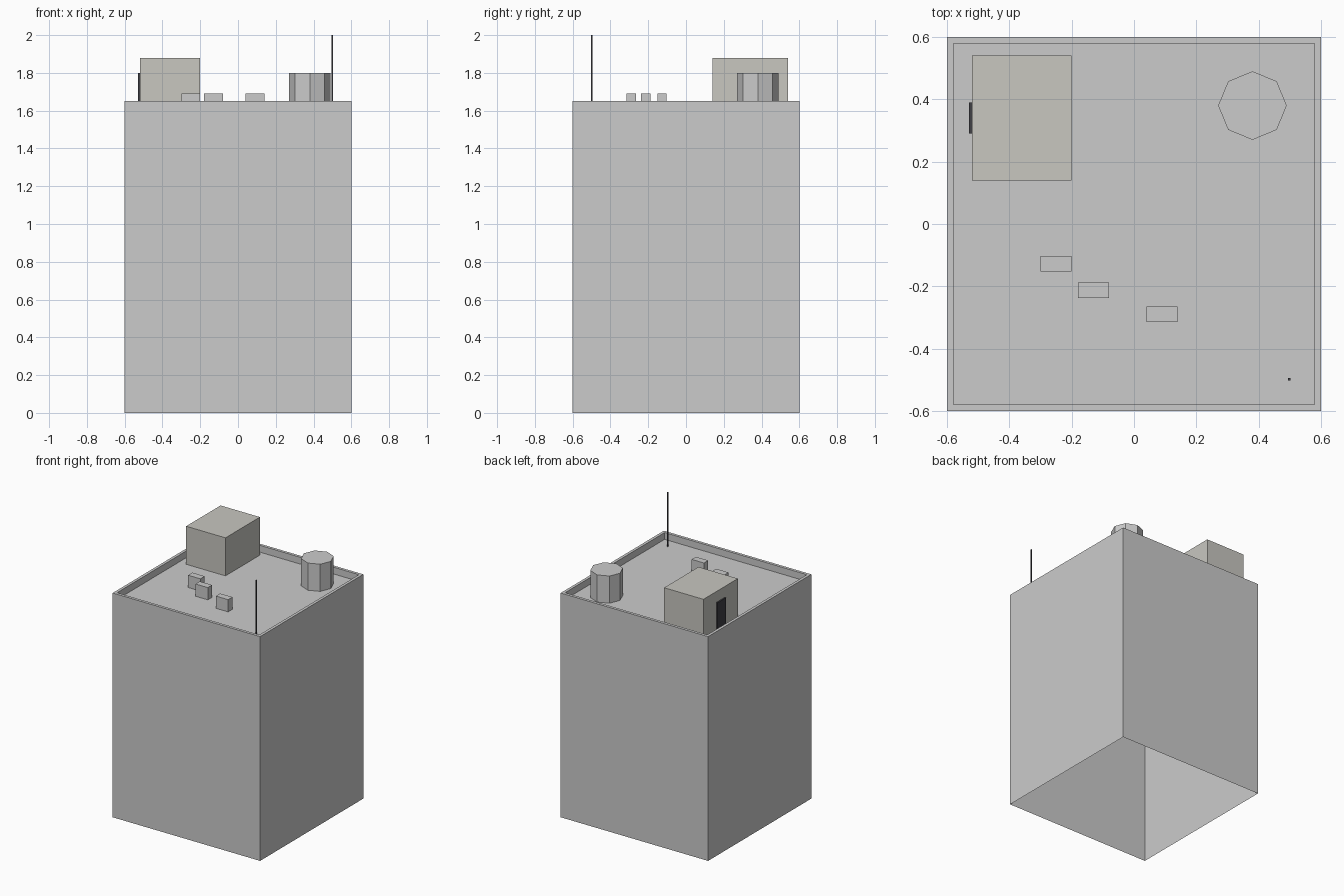
import bpy, bmesh
from math import radians

if "Cube" in bpy.data.objects:
    bpy.data.objects.remove(bpy.data.objects["Cube"])

DECK = 1.60      # roof deck level
RIM = 1.65       # parapet top
HALF = 0.60      # half width of the tower
WALL = 0.03      # parapet thickness


def material(name, rgb):
    m = bpy.data.materials.new(name)
    m.diffuse_color = (*rgb, 1)
    m.use_nodes = True
    m.node_tree.nodes["Principled BSDF"].inputs["Base Color"].default_value = m.diffuse_color
    return m


def finish(name, bm, mat=None):
    me = bpy.data.meshes.new(name)
    bmesh.ops.recalc_face_normals(bm, faces=bm.faces)
    bm.to_mesh(me)
    bm.free()
    ob = bpy.data.objects.new(name, me)
    bpy.context.collection.objects.link(ob)
    if mat:
        me.materials.append(mat)
    return ob


def box_mesh(lo, hi):
    bm = bmesh.new()
    bmesh.ops.create_cube(bm, size=1)
    for v in bm.verts:
        v.co = [l + (c + 0.5) * (h - l) for c, l, h in zip(v.co, lo, hi)]
    return bm


def box(name, lo, hi, mat=None):
    return finish(name, box_mesh(lo, hi), mat)


plaster = material("plaster", (0.58, 0.57, 0.53))
dark_metal = material("dark_metal", (0.05, 0.05, 0.06))

# Tower shell: open underneath, roof deck sunk behind a parapet
bm = box_mesh((-HALF, -HALF, 0), (HALF, HALF, RIM))
bm.normal_update()
bottom = [f for f in bm.faces if f.normal.z < -0.5]
top = next(f for f in bm.faces if f.normal.z > 0.5)
bmesh.ops.delete(bm, geom=bottom, context='FACES_ONLY')
bmesh.ops.inset_region(bm, faces=[top], thickness=WALL)
deck = bmesh.ops.extrude_discrete_faces(bm, faces=[top])["faces"][0]
bmesh.ops.translate(bm, verts=deck.verts, vec=(0, 0, DECK - RIM))
me_tower = bpy.data.meshes.new("tower")
bm.to_mesh(me_tower)
bm.free()
bpy.context.collection.objects.link(bpy.data.objects.new("tower", me_tower))

# Stair house and its door
box("stair_house", (-0.52, 0.14, DECK), (-0.20, 0.54, 1.88), plaster)
box("stair_door", (-0.53, 0.29, DECK), (-0.515, 0.39, 1.80), dark_metal)

# Eight-sided water tank
bpy.ops.mesh.primitive_cylinder_add(vertices=8, radius=0.11, depth=0.20,
                                    location=(0.38, 0.38, DECK + 0.10))
bpy.context.object.name = "water_tank"

# Row of air conditioning units
for i, (x, y) in enumerate([(-0.25, -0.127), (-0.13, -0.212), (0.09, -0.29)]):
    box(f"air_unit_{i + 1}", (x - 0.05, y - 0.025, DECK),
        (x + 0.05, y + 0.025, DECK + 0.09))

# Antenna mast
box("antenna", (0.494, -0.502, DECK), (0.502, -0.494, 2.0), dark_metal)
